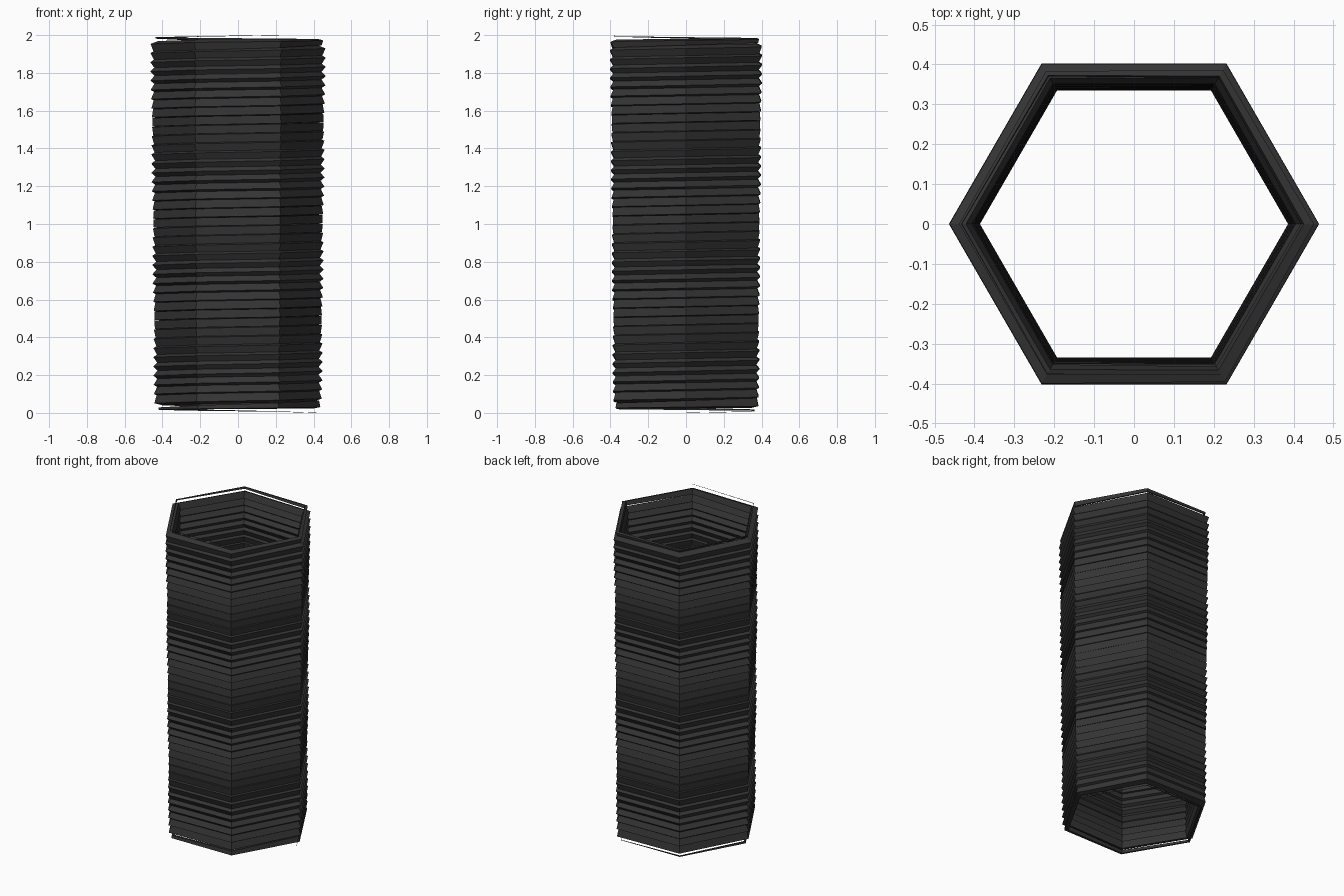
import bpy, bmesh
from math import sin, cos, pi, radians

if "Cube" in bpy.data.objects:
    bpy.data.objects.remove(bpy.data.objects["Cube"])

STEPS, TURNS = 6, 45            # six straight runs per turn
N = STEPS * TURNS               # ring count
R0, R1 = 0.415, 0.435           # coil radius, bottom and top
WIRE = 0.031                    # half diagonal of the square wire
HEIGHT = 2.0


def wire_size(k):
    # wire tapers to a fine tip within the first and last turn
    d = min(k, N - 1 - k)
    return WIRE * max(0.03, min(1.0, (d / 7) ** 1.5))


bm = bmesh.new()
rings = []
for k in range(N):
    t = k / (N - 1)
    a = 2 * pi * k / STEPS
    rad, z, w = R0 + (R1 - R0) * t, HEIGHT * t, wire_size(k)
    # square section slowly rolls around the wire as it climbs
    roll = radians(45 + 90 * (z - 0.5) / 0.52)
    ring = []
    for j in range(4):
        b = roll + j * pi / 2
        r = rad + w * cos(b)
        ring.append(bm.verts.new((r * cos(a), r * sin(a), z + w * sin(b))))
    rings.append(ring)

for lo, hi in zip(rings, rings[1:]):
    for j in range(4):
        i = (j + 1) % 4
        bm.faces.new((lo[j], hi[j], hi[i], lo[i]))
bm.faces.new(rings[0])
bm.faces.new(rings[-1][::-1])
bmesh.ops.recalc_face_normals(bm, faces=bm.faces)

mesh = bpy.data.meshes.new("hexagonal_coil")
bm.to_mesh(mesh)
bm.free()
coil = bpy.data.objects.new("hexagonal_coil", mesh)
bpy.context.collection.objects.link(coil)

# dark wire
mat = bpy.data.materials.new("dark_wire")
mat.diffuse_color = (0.035, 0.035, 0.035, 1)
mat.use_nodes = True
mat.node_tree.nodes["Principled BSDF"].inputs["Base Color"].default_value = mat.diffuse_color
mesh.materials.append(mat)
